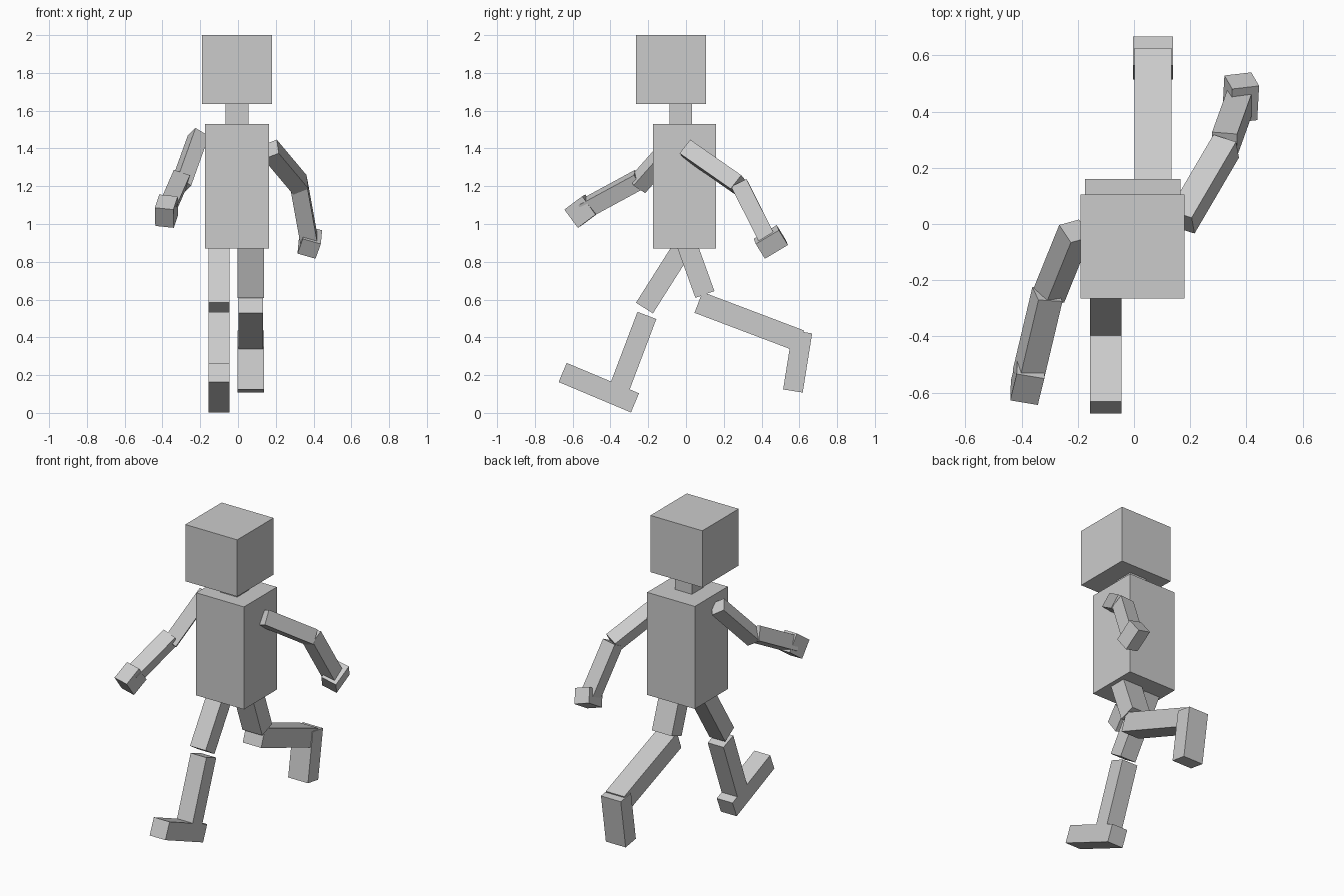
import bpy
from mathutils import Vector, Matrix

default_cube = bpy.data.objects.get("Cube")
if default_cube:
    bpy.data.objects.remove(default_cube, do_unlink=True)

# Single plain grey material
grey = bpy.data.materials.new("plain grey")
grey.use_nodes = True
colour = (0.6, 0.6, 0.6, 1)
grey.diffuse_color = colour
shader = grey.node_tree.nodes["Principled BSDF"]
shader.inputs["Base Color"].default_value = colour
shader.inputs["Roughness"].default_value = 0.8


def beam(name, start, end, width, depth, hint):
    """Box running from start to end; depth is measured towards the hint."""
    start, end = Vector(start), Vector(end)
    axis = (end - start).normalized()
    v = Vector(hint)
    v = (v - axis * v.dot(axis)).normalized()
    u = v.cross(axis)
    bpy.ops.mesh.primitive_cube_add(size=1)
    obj = bpy.context.object
    obj.name = name
    turn = Matrix((u, v, axis)).transposed().to_4x4()
    scale = Matrix.Diagonal((width, depth, (end - start).length, 1))
    obj.data.transform(turn @ scale)
    obj.location = (start + end) / 2
    obj.data.materials.append(grey)
    return obj


def block(name, x, y, z):
    """Upright box given its ranges on each axis."""
    cx, cy = sum(x) / 2, sum(y) / 2
    return beam(name, (cx, cy, z[0]), (cx, cy, z[1]),
                x[1] - x[0], y[1] - y[0], (0, 1, 0))


def leg_part(name, x, start, end, depth):
    """Leg box swung in the side plane; start and end are (y, z)."""
    cx = sum(x) / 2
    return beam(name, (cx, *start), (cx, *end), x[1] - x[0], depth,
                (0, start[1] - end[1], end[0] - start[0]))


# Head, neck and torso
block("head", (-0.19, 0.18), (-0.265, 0.105), (1.635, 2.0))
block("neck", (-0.065, 0.055), (-0.087, 0.033), (1.5, 1.66))
block("torso", (-0.175, 0.165), (-0.175, 0.16), (0.87, 1.53))

# Right leg, stepping forward
right_x = (-0.157, -0.045)
leg_part("right_thigh", right_x, (0.005, 0.91), (-0.22, 0.555), 0.106)
leg_part("right_shin", right_x, (-0.207, 0.516), (-0.355, 0.125), 0.107)
leg_part("right_foot", right_x, (-0.27, 0.053), (-0.653, 0.214), 0.11)

# Left leg, kicked back
left_x = (-0.003, 0.138)
leg_part("left_thigh", left_x, (-0.02, 0.96), (0.1, 0.627), 0.107)
leg_part("left_shin", (0.002, 0.133), (0.066, 0.585), (0.605, 0.381), 0.118)
leg_part("left_foot", left_x, (0.616, 0.429), (0.566, 0.116), 0.105)

# Left arm, swung back
beam("left_upper_arm", (0.17, 0.007, 1.395), (0.328, 0.277, 1.207),
     0.09, 0.092, (-0.1, 0.63, 0.77))
beam("left_forearm", (0.322, 0.283, 1.212), (0.375, 0.43, 0.92),
     0.09, 0.091, (0, 0.87, 0.49))
beam("left_hand", (0.394, 0.425, 0.944), (0.366, 0.473, 0.866),
     0.1, 0.142, (0.06, 0.84, 0.55))

# Right arm, swung forward
beam("right_upper_arm", (-0.21, -0.025, 1.467), (-0.304, -0.257, 1.205),
     0.085, 0.085, (0.48, -0.75, 0.45))
beam("right_forearm", (-0.308, -0.25, 1.235), (-0.378, -0.545, 1.075),
     0.09, 0.09, (0.25, -0.5, 0.85))
beam("right_hand", (-0.367, -0.506, 1.103), (-0.39, -0.6, 1.033),
     0.1, 0.12, (0, -0.51, 0.86))
